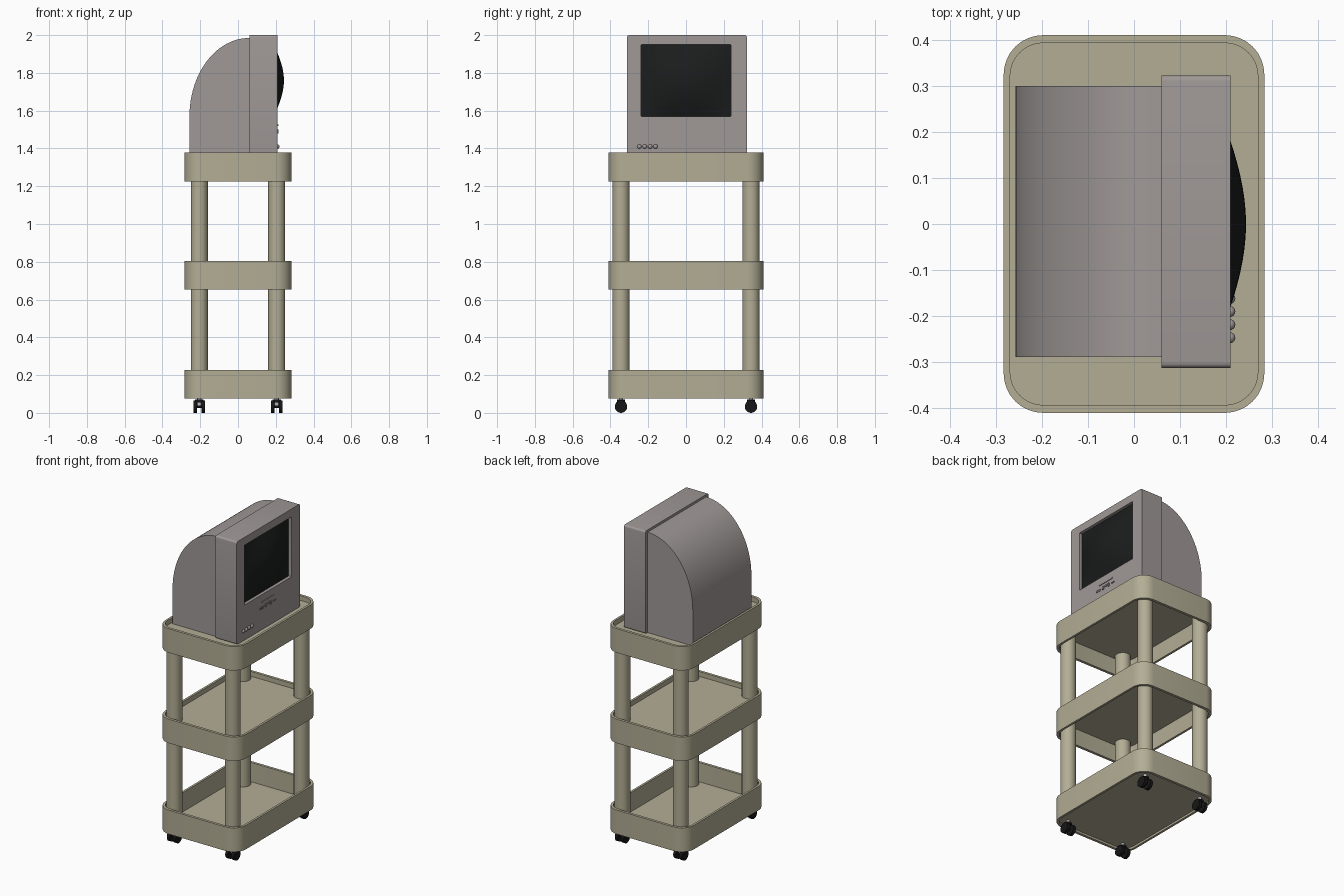
import bpy, bmesh, math
from mathutils import Matrix

if "Cube" in bpy.data.objects:
    bpy.data.objects.remove(bpy.data.objects["Cube"])


def material(name, rgb):
    m = bpy.data.materials.new(name)
    m.diffuse_color = (*rgb, 1)
    m.use_nodes = True
    m.node_tree.nodes["Principled BSDF"].inputs["Base Color"].default_value = m.diffuse_color
    return m


BEIGE = material("beige plastic", (0.45, 0.42, 0.30))
GREY = material("warm grey plastic", (0.35, 0.32, 0.31))
GLASS = material("dark glass", (0.011, 0.012, 0.012))
RUBBER = material("black rubber", (0.008, 0.008, 0.009))
METAL = material("pale metal", (0.55, 0.55, 0.55))


def finish(name, bm, mat, angle=30):
    bmesh.ops.recalc_face_normals(bm, faces=bm.faces)
    me = bpy.data.meshes.new(name)
    bm.to_mesh(me)
    bm.free()
    ob = bpy.data.objects.new(name, me)
    bpy.context.collection.objects.link(ob)
    me.materials.append(mat)
    bpy.ops.object.select_all(action='DESELECT')
    ob.select_set(True)
    bpy.context.view_layer.objects.active = ob
    bpy.ops.object.shade_smooth_by_angle(angle=math.radians(angle))
    return ob


def rounded(hx, hy, r, n=8):
    pts = []
    for q, (sx, sy) in enumerate([(1, 1), (-1, 1), (-1, -1), (1, -1)]):
        for i in range(n + 1):
            a = math.pi / 2 * (q + i / n)
            pts.append((sx * (hx - r) + r * math.cos(a), sy * (hy - r) + r * math.sin(a)))
    return pts


def loft(name, loops, mat):
    """Skin a list of equal-length 3D loops and cap both ends."""
    bm = bmesh.new()
    rings = [[bm.verts.new(p) for p in loop] for loop in loops]
    n = len(rings[0])
    for a, b in zip(rings, rings[1:]):
        for i in range(n):
            bm.faces.new((a[i], a[(i + 1) % n], b[(i + 1) % n], b[i]))
    bm.faces.new(rings[0])
    bm.faces.new(rings[-1])
    return finish(name, bm, mat)


def cylinder(name, centre, r, length, mat, axis='Z', seg=24):
    bm = bmesh.new()
    rot = Matrix.Rotation(math.pi / 2, 4, 'Y') if axis == 'X' else Matrix()
    bmesh.ops.create_cone(bm, cap_ends=True, segments=seg, radius1=r, radius2=r, depth=length,
                          matrix=Matrix.Translation(centre) @ rot)
    return finish(name, bm, mat)


def box(name, x, y, z, mat):
    bm = bmesh.new()
    bmesh.ops.create_cube(bm, size=1)
    for v in bm.verts:
        for k, (lo, hi) in enumerate((x, y, z)):
            v.co[k] = lo if v.co[k] < 0 else hi
    return finish(name, bm, mat)


# Trays: rounded wall with a recessed floor
HX, HY, R, T = 0.283, 0.41, 0.086, 0.014
outer, inner = rounded(HX, HY, R), rounded(HX - T, HY - T - 0.003, R - T)
for name, z0, z1, f0, f1 in (("bottom_tray", 0.075, 0.227, 0.088, 0.105),
                             ("middle_tray", 0.652, 0.804, 0.757, 0.774),
                             ("top_tray", 1.226, 1.378, 1.331, 1.348)):
    profile = [(inner, f0), (inner, z0), (outer, z0), (outer, z1), (inner, z1), (inner, f1)]
    loft(name, [[(x, y, z) for x, y in ring] for ring, z in profile], BEIGE)

# Posts and twin-wheel casters at each corner
for sx in (-1, 1):
    for sy in (-1, 1):
        px, py = sx * 0.205, sy * 0.344
        cylinder("lower_post", (px, py, 0.43), 0.045, 0.66, BEIGE, seg=32)
        cylinder("upper_post", (px, py, 1.053), 0.045, 0.564, BEIGE, seg=32)
        cylinder("caster_stem", (px, py, 0.065), 0.011, 0.05, METAL, seg=16)
        cylinder("caster_collar", (px, py, 0.063), 0.022, 0.014, RUBBER, seg=16)
        cylinder("caster_axle", (px, py, 0.034), 0.008, 0.05, RUBBER, 'X', 12)
        for s in (-1, 1):
            cylinder("caster_wheel", (px + s * 0.021, py, 0.033), 0.033, 0.02, RUBBER, 'X')

# Television bezel: slab with a screen recess
CY = 0.005
slab = rounded(0.3175, 0.326, 0.012, 5)
hole = rounded(0.237, 0.19, 0.003, 5)
SZ = 1.76
ring = lambda pts, x, cy, cz: [(x, cy + y, cz + z) for y, z in pts]
loft("television_bezel", [ring(slab, 0.06, CY, 1.674), ring(slab, 0.21, CY, 1.674),
                          ring(hole, 0.21, 0, SZ), ring(hole, 0.185, 0, SZ)], GREY)

# Television rear housing: quarter-ellipse side profile
N = 24
side = [(0.065, 1.348), (-0.257, 1.348)]
for i in range(N + 1):
    a = math.pi / 2 * i / N
    side.append((0.06 - 0.317 * math.cos(a), 1.57 + 0.415 * math.sin(a)))
side.append((0.065, 1.985))
loft("television_housing", [[(x, y, z) for x, z in side] for y in (-0.289, 0.299)], GREY)

# Bulging picture tube
bm = bmesh.new()
bmesh.ops.create_grid(bm, x_segments=24, y_segments=20, size=1)
for v in bm.verts:
    u, w = v.co.x, v.co.y
    bulge = math.cos(u * math.pi / 2) * math.cos(w * math.pi / 2)
    v.co = (0.19 + 0.053 * bulge, u * 0.237, SZ + w * 0.19)
screen = finish("picture_tube", bm, GLASS)
if screen.data.polygons[0].normal.x < 0:
    screen.data.flip_normals()

# Round knobs along the lower edge
for i in range(4):
    bm = bmesh.new()
    bmesh.ops.create_uvsphere(bm, u_segments=16, v_segments=10, radius=0.012,
                              matrix=Matrix.Translation((0.208, -0.247 + i * 0.0285, 1.41)))
    finish("knob", bm, GREY, 60)

# Control buttons under the screen
for y0, y1, z0, z1 in ((-0.084, -0.072, 1.482, 1.494), (-0.062, -0.05, 1.482, 1.494),
                       (-0.03, -0.018, 1.48, 1.5), (-0.014, 0.014, 1.49, 1.5),
                       (0.018, 0.03, 1.48, 1.5), (0.05, 0.075, 1.486, 1.491)):
    box("control_button", (0.205, 0.215), (y0, y1), (z0, z1), GREY)
box("control_strip", (0.205, 0.214), (-0.06, 0.06), (1.518, 1.526), GREY)
